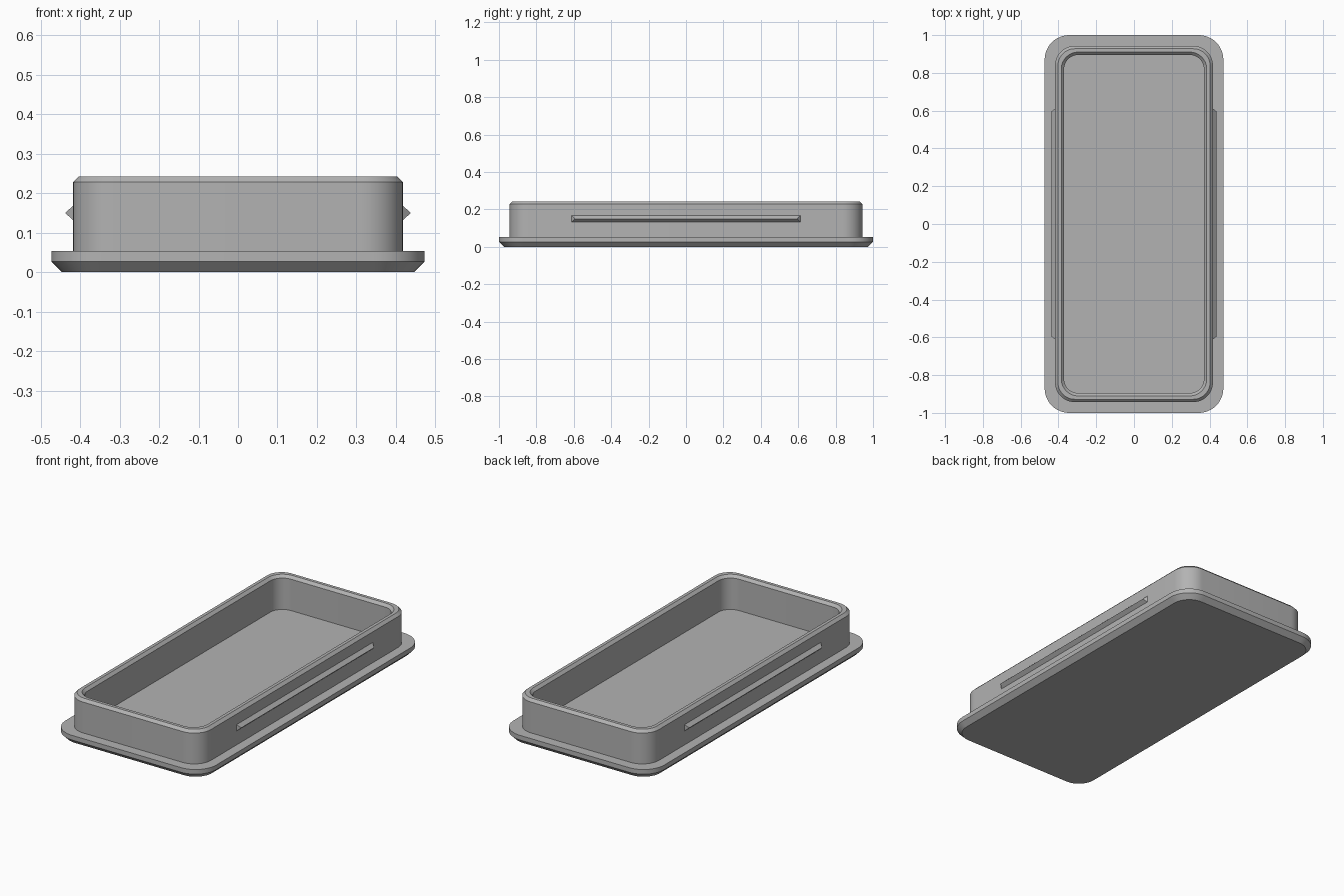
import bpy, bmesh, math

cube = bpy.data.objects.get("Cube")
if cube:
    bpy.data.objects.remove(cube, do_unlink=True)

grey = bpy.data.materials.new("plain grey")
grey.use_nodes = True
colour = (0.45, 0.45, 0.45, 1)
grey.diffuse_color = colour
grey.node_tree.nodes["Principled BSDF"].inputs["Base Color"].default_value = colour

SEGMENTS = 12  # per rounded corner


def rounded_ring(bm, hx, hy, r, z):
    """Loop of vertices around a rounded rectangle."""
    ring = []
    for q, (sx, sy) in enumerate([(1, 1), (-1, 1), (-1, -1), (1, -1)]):
        for i in range(SEGMENTS + 1):
            a = (q + i / SEGMENTS) * math.pi / 2
            ring.append(bm.verts.new((sx * (hx - r) + r * math.cos(a),
                                      sy * (hy - r) + r * math.sin(a), z)))
    return ring


def finish(name, bm):
    bmesh.ops.recalc_face_normals(bm, faces=bm.faces)
    mesh = bpy.data.meshes.new(name)
    bm.to_mesh(mesh)
    bm.free()
    mesh.materials.append(grey)
    obj = bpy.data.objects.new(name, mesh)
    bpy.context.collection.objects.link(obj)
    return obj


# Hollow lid: one profile swept round a rounded rectangle
FLANGE = (0.473, 1.0, 0.13)
WALL = (0.418, 0.943, 0.105)
INNER = (0.370, 0.895, 0.075)
C = 0.015  # rim chamfer
profile = [  # base size, inset, height
    (FLANGE, 0.027, 0.0),
    (FLANGE, 0, 0.027),
    (FLANGE, 0, 0.053),
    (WALL, 0, 0.053),
    (WALL, 0, 0.243 - C),
    (WALL, C, 0.243),
    (INNER, -C, 0.243),
    (INNER, 0, 0.243 - C),
    (INNER, 0, 0.05),
]
bm = bmesh.new()
rings = [rounded_ring(bm, hx - d, hy - d, r - d, z) for (hx, hy, r), d, z in profile]
for low, high in zip(rings, rings[1:]):
    n = len(low)
    for i in range(n):
        j = (i + 1) % n
        bm.faces.new((low[i], low[j], high[j], high[i]))
bm.faces.new(rings[0])   # underside
bm.faces.new(rings[-1])  # tray floor
lid = finish("lid_body", bm)
bpy.ops.object.select_all(action='DESELECT')
lid.select_set(True)
bpy.context.view_layer.objects.active = lid
bpy.ops.object.shade_smooth_by_angle(angle=math.radians(25))

# Snap ridges on the long sides, with hipped ends
for name, side in (("left_snap_ridge", 1), ("right_snap_ridge", -1)):
    bm = bmesh.new()
    ends = []
    for s in (-1, 1):
        ends.append([bm.verts.new((side * x, s * y, z)) for x, y, z in
                     ((0.416, 0.613, 0.13), (0.438, 0.595, 0.15), (0.416, 0.613, 0.17))])
    a, b = ends
    for i in range(3):
        j = (i + 1) % 3
        bm.faces.new((a[i], a[j], b[j], b[i]))
    bm.faces.new(a)
    bm.faces.new(b)
    finish(name, bm)
